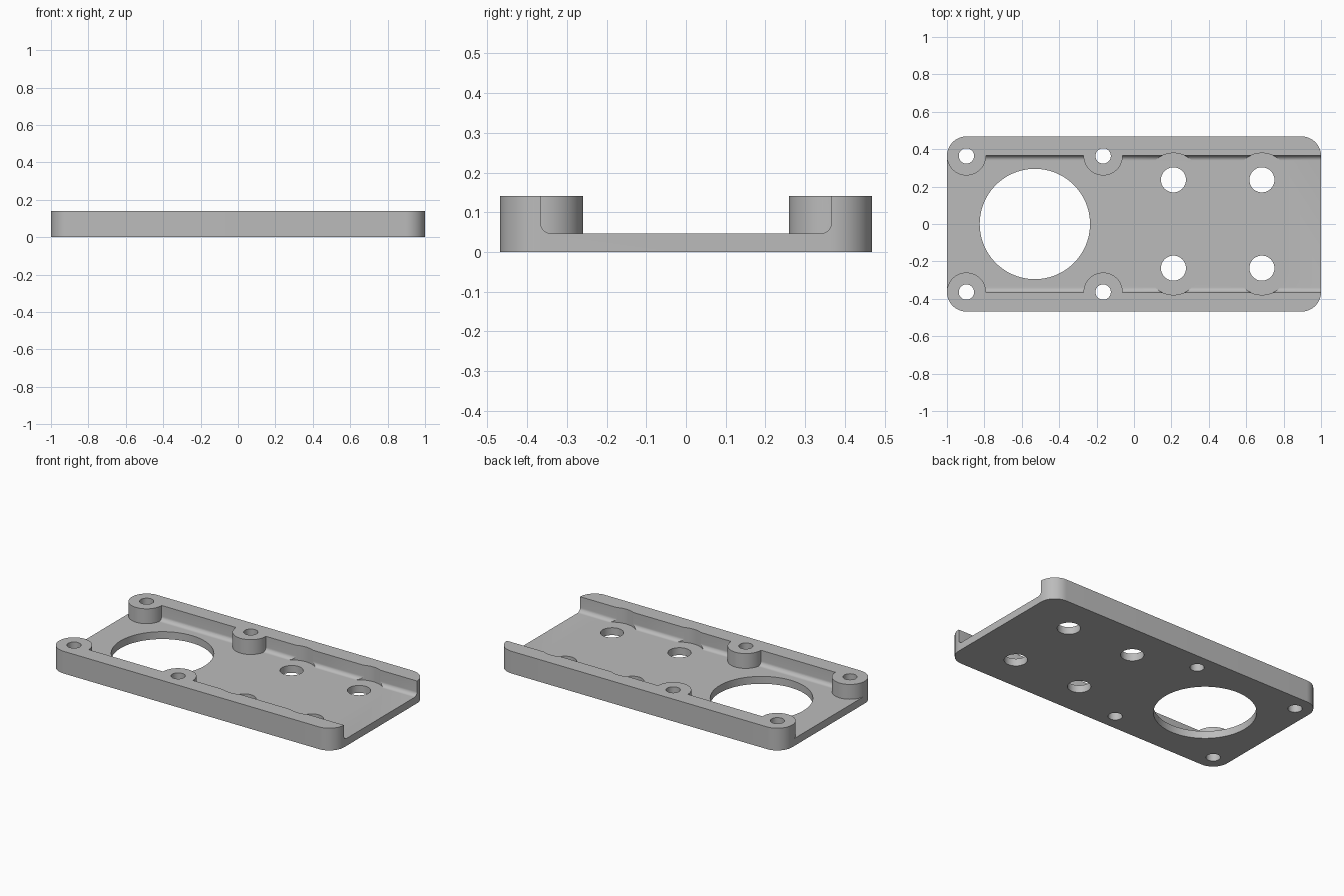
import bpy, bmesh, math

cube = bpy.data.objects.get("Cube")
if cube:
    bpy.data.objects.remove(cube, do_unlink=True)

HALF_Y, HEIGHT, FLOOR = 0.468, 0.141, 0.047
CORNER = 0.104
WALL_Y, FILLET = 0.366, 0.026
BOSS_Y = HALF_Y - CORNER
BOSS_XS = (CORNER - 1, -0.165)
MOUNT_XS, MOUNT_Y = (0.211, 0.684), 0.236

grey = bpy.data.materials.new("grey_metal")
grey.use_nodes = True
colour = (0.5, 0.5, 0.5, 1)
grey.diffuse_color = colour
grey.node_tree.nodes["Principled BSDF"].inputs["Base Color"].default_value = colour


def arc(cx, cy, r, start, sweep, steps):
    """Points along an arc, angles in degrees."""
    angles = [math.radians(start + sweep * i / steps) for i in range(steps + 1)]
    return [(cx + r * math.cos(a), cy + r * math.sin(a)) for a in angles]


def prism(name, points, offset):
    """Extrude a closed 3D outline along an offset."""
    bm = bmesh.new()
    face = bm.faces.new([bm.verts.new(p) for p in points])
    top = bmesh.ops.extrude_face_region(bm, geom=[face])
    verts = [v for v in top["geom"] if isinstance(v, bmesh.types.BMVert)]
    bmesh.ops.translate(bm, verts=verts, vec=offset)
    bmesh.ops.recalc_face_normals(bm, faces=bm.faces)
    mesh = bpy.data.meshes.new(name)
    bm.to_mesh(mesh)
    bm.free()
    obj = bpy.data.objects.new(name, mesh)
    bpy.context.collection.objects.link(obj)
    return obj


def cylinder(name, x, y, r, z, steps=64):
    ring = arc(x, y, r, 0, 360, steps)[:-1]
    return prism(name, [(px, py, z) for px, py in ring], (0, 0, 0.5))


def cut(target, cutter):
    """Subtract the cutter and discard it."""
    mod = target.modifiers.new("cut", "BOOLEAN")
    mod.operation, mod.solver, mod.object = "DIFFERENCE", "EXACT", cutter
    bpy.context.view_layer.objects.active = target
    bpy.ops.object.modifier_apply(modifier=mod.name)
    bpy.data.objects.remove(cutter, do_unlink=True)


# Rounded plate
outline = []
for i, (sx, sy) in enumerate(((1, 1), (-1, 1), (-1, -1), (1, -1))):
    outline += arc(sx * (1 - CORNER), sy * BOSS_Y, CORNER, 90 * i, 90, 16)
plate = prism("mounting_plate", [(x, y, 0) for x, y in outline], (0, 0, HEIGHT))
plate.data.materials.append(grey)

# Open-ended channel with filleted lower corners; it leaves the bosses standing
inner = WALL_Y - FILLET
section = [(WALL_Y, 0.3), (-WALL_Y, 0.3)]
section += arc(-inner, FLOOR + FILLET, FILLET, 180, 90, 8)
section += arc(inner, FLOOR + FILLET, FILLET, 270, 90, 8)
channel = prism("channel_cutter", [(-1.2, y, z) for y, z in section], (2.4, 0, 0))
for side in (-1, 1):
    for x in BOSS_XS:
        cut(channel, cylinder("boss", x, side * BOSS_Y, CORNER + 0.0005, -0.1))
cut(plate, channel)

# Washer clearances, mounting holes and boss holes
for side in (-1, 1):
    for x in MOUNT_XS:
        cut(plate, cylinder("clearance", x, side * MOUNT_Y, 0.143, FLOOR))
        cut(plate, cylinder("mount_hole", x, side * MOUNT_Y, 0.067, -0.1, 48))
    for x in BOSS_XS:
        cut(plate, cylinder("boss_hole", x, side * BOSS_Y, 0.041, -0.1, 48))

# Large round opening
cut(plate, cylinder("opening", -0.53, 0, 0.295, -0.1, 96))

bpy.ops.object.select_all(action="DESELECT")
plate.select_set(True)
bpy.context.view_layer.objects.active = plate
bpy.ops.object.shade_smooth_by_angle(angle=math.radians(30))
